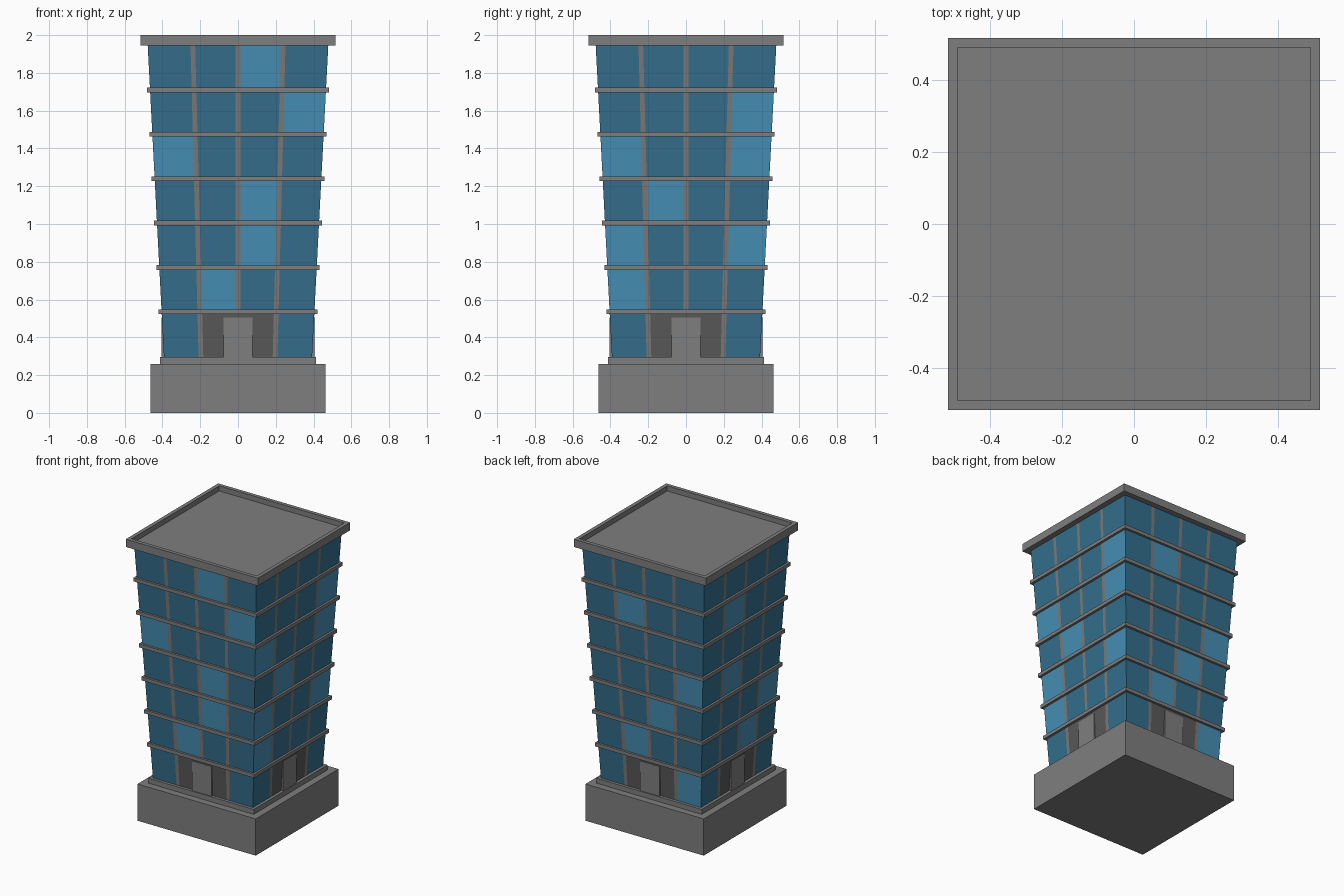
import bpy, bmesh
from mathutils import Matrix
from math import pi

if "Cube" in bpy.data.objects:
    bpy.data.objects.remove(bpy.data.objects["Cube"])


def material(name, r, g, b):
    m = bpy.data.materials.new(name)
    m.diffuse_color = (r, g, b, 1)
    m.use_nodes = True
    m.node_tree.nodes["Principled BSDF"].inputs["Base Color"].default_value = m.diffuse_color
    return m


STONE = material("grey stone", 0.21, 0.21, 0.21)
MULLION = material("warm grey mullion", 0.205, 0.19, 0.18)
DARK = material("dark grey entrance", 0.10, 0.10, 0.10)
GLASS = material("dark blue glass", 0.034, 0.158, 0.265)
LIT = material("light blue glass", 0.06, 0.275, 0.46)


def finish(bm, name, mats):
    me = bpy.data.meshes.new(name)
    bm.to_mesh(me)
    bm.free()
    for m in mats:
        me.materials.append(m)
    ob = bpy.data.objects.new(name, me)
    bpy.context.collection.objects.link(ob)
    return ob


def add_box(bm, x, y0, y1, z0, z1):
    """Box of half width x, spanning y0..y1 and z0..z1; returns its vertices."""
    m = Matrix.Translation((0, (y0 + y1) / 2, (z0 + z1) / 2)) @ Matrix.Diagonal((2 * x, y1 - y0, z1 - z0, 1))
    return bmesh.ops.create_cube(bm, size=1, matrix=m)["verts"]


def slab(name, half, z0, z1):
    bm = bmesh.new()
    add_box(bm, half, -half, half, z0, z1)
    return finish(bm, name, [STONE])


Z0, Z1, HALF0, HALF1 = 0.295, 1.945, 0.392, 0.478


def half_at(z):
    return HALF0 + (HALF1 - HALF0) * (z - Z0) / (Z1 - Z0)


# stepped plinth
slab("plinth", 0.463, 0, 0.26)
slab("plinth_step", 0.413, 0.26, Z0)

# floor bands
levels = [0.535 + 0.235 * i for i in range(6)]
for i, z in enumerate(levels):
    slab(f"floor_band_{i + 1}", half_at(z) + 0.016, z - 0.0125, z + 0.0125)

# flared glass walls: panes and mullion strips, light panes given as (floor, bay) per side
light = [
    {(6, 2), (5, 3), (4, 0), (3, 2), (2, 2), (1, 1)},          # front
    {(5, 3), (4, 0), (4, 3), (3, 1), (2, 0), (2, 3), (1, 0)},  # right
    {(5, 1), (3, 3), (2, 2), (1, 1), (0, 3)},                  # back
    {(5, 1), (3, 1), (2, 3), (1, 2)},                          # left
]
rows = [Z0] + levels + [Z1]
M = 0.0125  # half mullion width
bm = bmesh.new()
for side in range(4):
    turn = Matrix.Rotation(side * pi / 2, 4, 'Z')
    for r in range(7):
        z = rows[r:r + 2]

        def edges(h):
            return [-h, -h / 2 - M, -h / 2 + M, -M, M, h / 2 - M, h / 2 + M, h]
        lo, hi = edges(half_at(z[0])), edges(half_at(z[1]))
        for c in range(7):
            corners = [(lo[c], -half_at(z[0]), z[0]), (lo[c + 1], -half_at(z[0]), z[0]),
                       (hi[c + 1], -half_at(z[1]), z[1]), (hi[c], -half_at(z[1]), z[1])]
            f = bm.faces.new([bm.verts.new(turn @ Matrix.Translation(p).to_translation()) for p in corners])
            if r == 0 and 2 <= c <= 4:
                f.material_index = 3
            elif c % 2:
                f.material_index = 0
            else:
                f.material_index = 2 if (r, c // 2) in light[side] else 1
bmesh.ops.remove_doubles(bm, verts=bm.verts, dist=1e-5)
finish(bm, "glass_walls", [MULLION, GLASS, LIT, DARK])

# one door on every side
bm = bmesh.new()
for side in range(4):
    verts = add_box(bm, 0.077, -0.406, -0.37, Z0, 0.505)
    bmesh.ops.rotate(bm, verts=verts, matrix=Matrix.Rotation(side * pi / 2, 3, 'Z'))
finish(bm, "entrance_doors", [STONE])

# roof slab with a sunken deck inside the parapet
bm = bmesh.new()
add_box(bm, 0.517, -0.517, 0.517, Z1, 2.0)
top = max(bm.faces, key=lambda f: f.calc_center_median().z)
bmesh.ops.inset_region(bm, faces=[top], thickness=0.038)
deck = bmesh.ops.extrude_discrete_faces(bm, faces=[top])["faces"]
bmesh.ops.translate(bm, verts=deck[0].verts, vec=(0, 0, -0.036))
finish(bm, "roof_parapet", [STONE])
